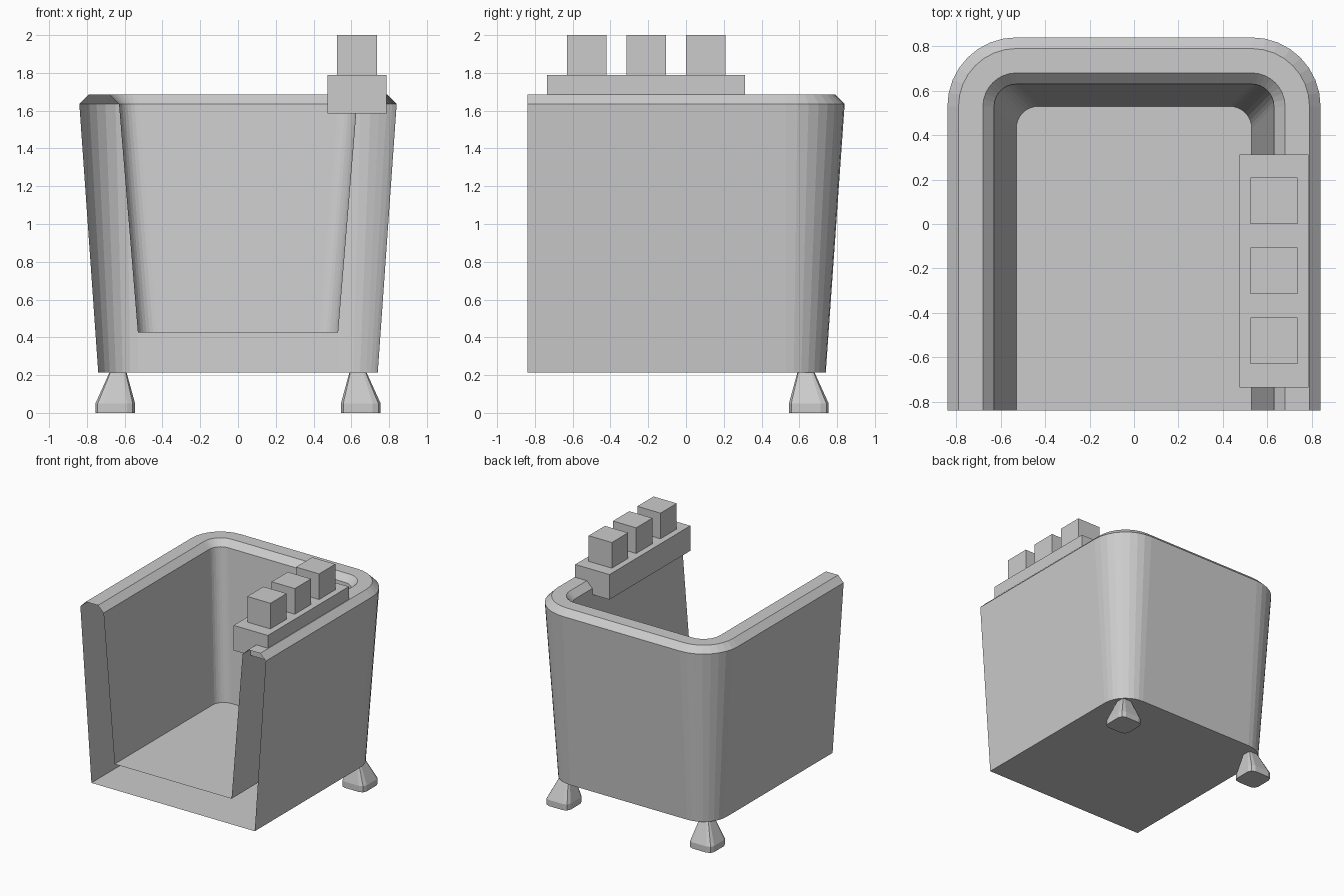
import bpy, bmesh
from math import sin, cos, pi

if "Cube" in bpy.data.objects:
    bpy.data.objects.remove(bpy.data.objects["Cube"])

FRONT = -0.84


def finish(bm, name):
    mesh = bpy.data.meshes.new(name)
    bm.to_mesh(mesh)
    bm.free()
    obj = bpy.data.objects.new(name, mesh)
    bpy.context.collection.objects.link(obj)
    return obj


def u_ring(bm, w, r, z, seg=8):
    """U-shaped outline: open at the front, two rounded back corners."""
    c = w - r
    pts = [(-w, FRONT)]
    pts += [(-c - r * cos(pi / 2 * i / seg), c + r * sin(pi / 2 * i / seg)) for i in range(seg + 1)]
    pts += [(-x, y) for x, y in reversed(pts)]
    return [bm.verts.new((x, y, z)) for x, y in pts]


def box(name, x0, x1, y0, y1, z0, z1):
    bm = bmesh.new()
    bmesh.ops.create_cube(bm, size=1)
    for v in bm.verts:
        v.co = ((x0 + x1) / 2 + v.co.x * (x1 - x0),
                (y0 + y1) / 2 + v.co.y * (y1 - y0),
                (z0 + z1) / 2 + v.co.z * (z1 - z0))
    return finish(bm, name)


def foot_ring(bm, cx, cy, h, z, seg=2):
    """Square outline with softly cut corners."""
    r = h * 0.4
    ring = []
    for k in range(4):
        mid = pi / 4 + k * pi / 2
        ox, oy = (1 if cos(mid) > 0 else -1), (1 if sin(mid) > 0 else -1)
        for i in range(seg + 1):
            a = k * pi / 2 + pi / 2 * i / seg
            ring.append(bm.verts.new((cx + ox * (h - r) + r * cos(a),
                                      cy + oy * (h - r) + r * sin(a), z)))
    return ring


# Tub shell: hollow double wall, open along the front
bm = bmesh.new()
profile = [(0.74, 0.21, 0.215), (0.84, 0.31, 1.635), (0.79, 0.26, 1.685),
           (0.68, 0.15, 1.685), (0.63, 0.10, 1.635), (0.53, 0.10, 0.425)]
rings = [u_ring(bm, *p) for p in profile]
for a, b in zip(rings, rings[1:]):
    for i in range(len(a) - 1):
        bm.faces.new((a[i], b[i], b[i + 1], a[i + 1]))
bm.faces.new(rings[0])
bm.faces.new(rings[-1][::-1])
finish(bm, "tub_shell")

# Back feet, flaring outward toward the ground
for side, label in ((-1, "left"), (1, "right")):
    bm = bmesh.new()
    levels = [(0.65, 0.105, 0), (0.65, 0.105, 0.05), (0.635, 0.045, 0.215)]
    feet = [foot_ring(bm, side * c, c, h, z) for c, h, z in levels]
    for a, b in zip(feet, feet[1:]):
        for i in range(len(a)):
            j = (i + 1) % len(a)
            bm.faces.new((a[i], a[j], b[j], b[i]))
    bm.faces.new(feet[0][::-1])
    bm.faces.new(feet[-1])
    finish(bm, f"back_foot_{label}")

# Shelf resting on the right rim, with three blocks on top
box("rim_shelf", 0.475, 0.785, -0.735, 0.312, 1.585, 1.79)
for i in range(3):
    y = -0.63 + 0.315 * i
    box(f"shelf_block_{i + 1}", 0.525, 0.735, y, y + 0.21, 1.79, 2.0)
